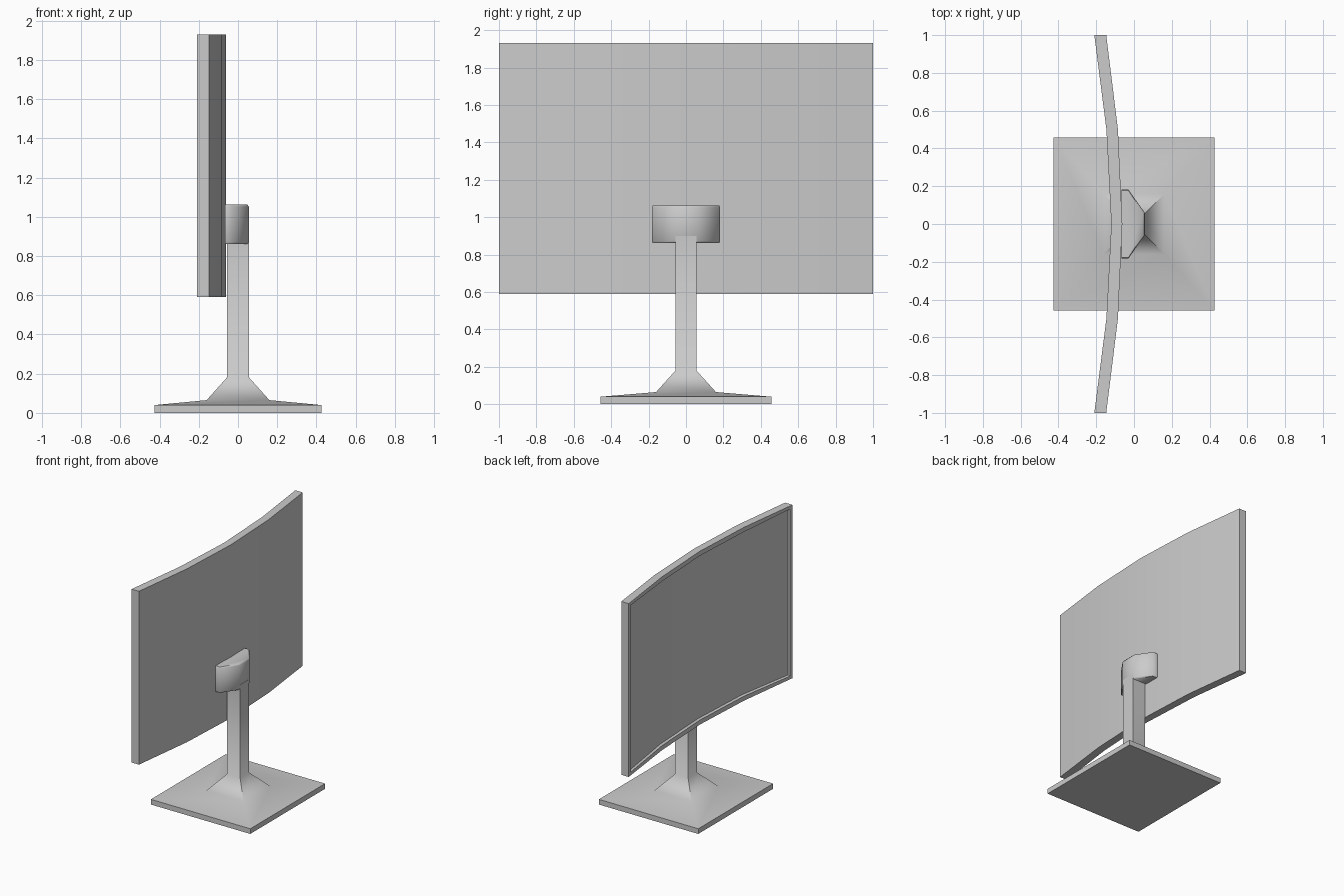
import bpy, bmesh
from math import radians

if "Cube" in bpy.data.objects:
    bpy.data.objects.remove(bpy.data.objects["Cube"])


def finish(name, bm, angle):
    bmesh.ops.recalc_face_normals(bm, faces=bm.faces)
    mesh = bpy.data.meshes.new(name)
    bm.to_mesh(mesh)
    bm.free()
    ob = bpy.data.objects.new(name, mesh)
    bpy.context.collection.objects.link(ob)
    bpy.ops.object.select_all(action='DESELECT')
    ob.select_set(True)
    bpy.context.view_layer.objects.active = ob
    bpy.ops.object.shade_smooth_by_angle(angle=radians(angle))
    return ob


def loft(bm, rings):
    """Skin a stack of equal-length closed rings and cap both ends."""
    loops = [[bm.verts.new(p) for p in r] for r in rings]
    for a, b in zip(loops, loops[1:]):
        for i in range(len(a)):
            j = (i + 1) % len(a)
            bm.faces.new((a[i], a[j], b[j], b[i]))
    bm.faces.new(loops[0])
    bm.faces.new(loops[-1])


def rect(hx, hy, z):
    return [(-hx, -hy, z), (hx, -hy, z), (hx, hy, z), (-hx, hy, z)]


# Curved screen: rectangular sections swept along the curve, bezel inset on the concave side
bm = bmesh.new()
Z0, Z1 = 0.59, 1.93
sections = []
for y, front, back in [(-1, -0.21, -0.147), (-0.5, -0.146, -0.085), (0, -0.12, -0.062),
                       (0.5, -0.146, -0.085), (1, -0.21, -0.147)]:
    sections.append([(front, y, Z0), (back, y, Z0), (back, y, Z1), (front, y, Z1)])
loft(bm, sections)
bmesh.ops.recalc_face_normals(bm, faces=bm.faces)
display = [f for f in bm.faces if f.normal.x < -0.8]
bmesh.ops.inset_region(bm, faces=display, thickness=0.035, depth=0)
bmesh.ops.inset_region(bm, faces=display, thickness=0.008, depth=-0.015)
finish("screen", bm, 30)

# Base plate flaring up into the column
bm = bmesh.new()
loft(bm, [rect(0.425, 0.457, 0), rect(0.425, 0.457, 0.04), rect(0.16, 0.16, 0.065),
          rect(0.057, 0.056, 0.18), rect(0.057, 0.056, 0.9)])
finish("stand", bm, 48)

# Mounting head behind the screen
profile = [(-0.066, -0.183), (-0.03, -0.183), (0.055, -0.062),
           (0.055, 0.062), (-0.03, 0.183), (-0.066, 0.183)]
bm = bmesh.new()
loft(bm, [[(x - d * (x > 0), y * (1 - 4 * d), z) for x, y in profile]
          for z, d in [(0.862, 0.007), (0.872, 0), (1.052, 0), (1.062, 0.007)]])
finish("mount_head", bm, 60)
